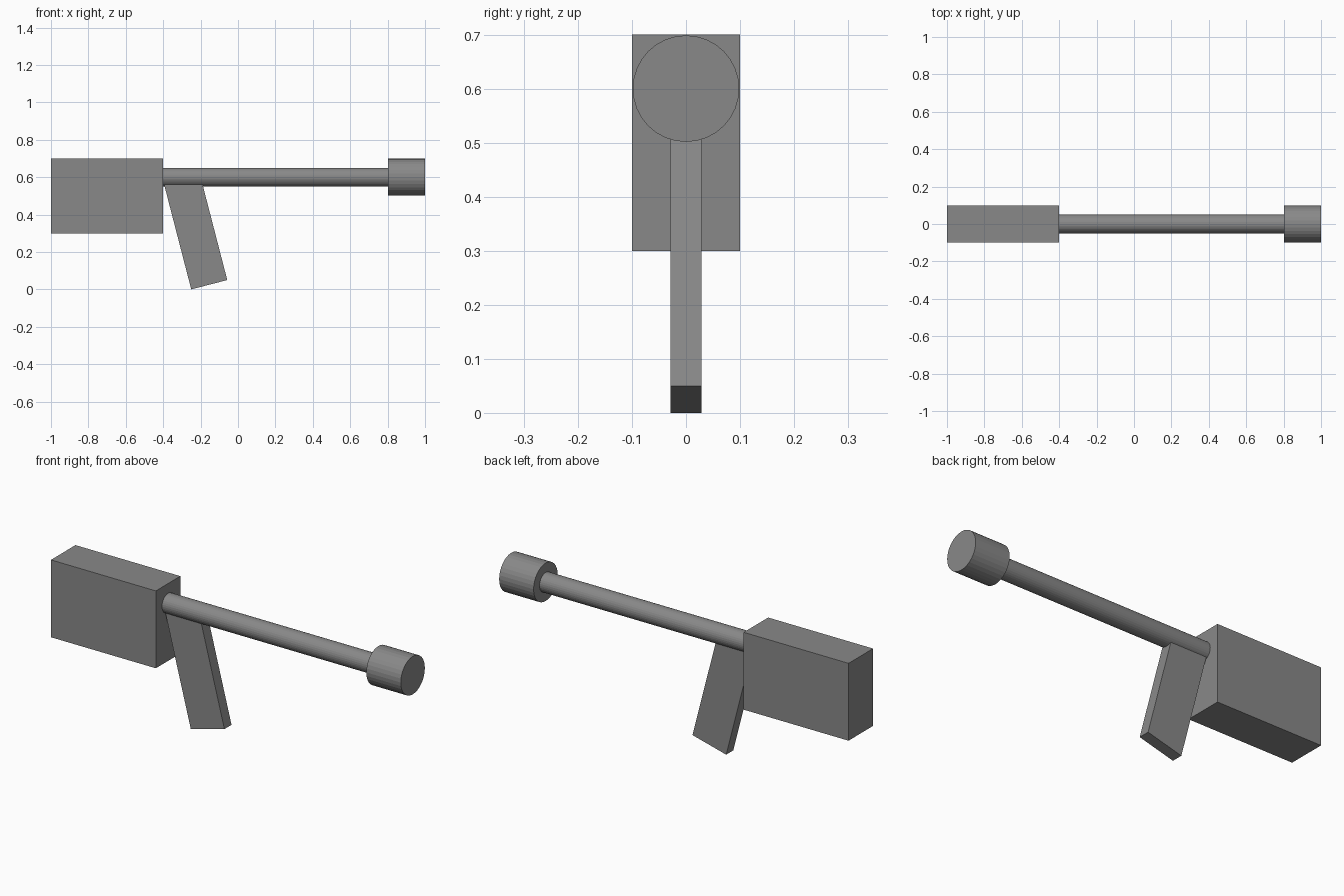
import bpy
from math import radians, sin, cos

if "Cube" in bpy.data.objects:
    bpy.data.objects.remove(bpy.data.objects["Cube"])

dark = bpy.data.materials.new("dark_grey")
dark.diffuse_color = (0.25, 0.25, 0.25, 1)
dark.use_nodes = True
dark.node_tree.nodes["Principled BSDF"].inputs["Base Color"].default_value = dark.diffuse_color


def box(name, size, loc, tilt=0.0):
    bpy.ops.mesh.primitive_cube_add(size=1, location=loc, rotation=(0, tilt, 0))
    ob = bpy.context.object
    ob.name = name
    ob.scale = size
    bpy.ops.object.transform_apply(location=False, rotation=False, scale=True)
    ob.data.materials.append(dark)


def rod(name, radius, x0, x1, z):
    bpy.ops.mesh.primitive_cylinder_add(vertices=32, radius=radius, depth=x1 - x0,
                                        location=((x0 + x1) / 2, 0, z),
                                        rotation=(0, radians(90), 0))
    ob = bpy.context.object
    ob.name = name
    ob.data.materials.append(dark)


# rear block
box("rear_block", (0.6, 0.2, 0.4), (-0.7, 0, 0.5))

# long tube and its thicker end cap
rod("tube", 0.05, -0.4, 0.81, 0.6)
rod("end_cap", 0.0985, 0.803, 1.0, 0.6)

# tilted handle: lowest corner at (-0.25, 0), top buried in the tube
tilt, width, length = radians(14.5), 0.199, 0.59
cx = -0.25 + width / 2 * cos(tilt) - length / 2 * sin(tilt)
cz = width / 2 * sin(tilt) + length / 2 * cos(tilt)
box("handle", (width, 0.058, length), (cx, 0, cz), -tilt)
